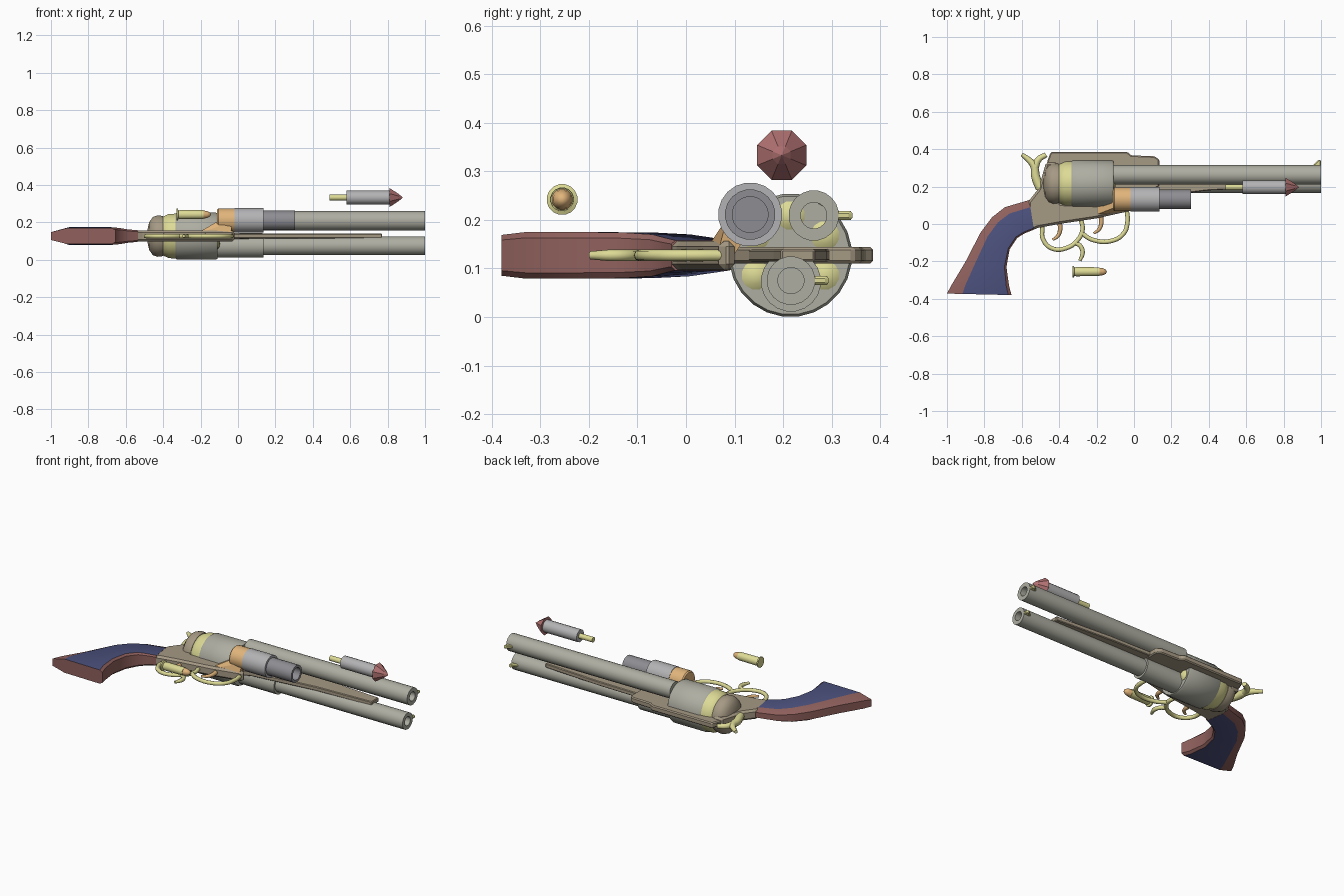
import bpy, bmesh, math
from mathutils import Vector

if "Cube" in bpy.data.objects:
    bpy.data.objects.remove(bpy.data.objects["Cube"])

MID = 0.127  # centre plane of the gun


def mat(name, c):
    m = bpy.data.materials.new(name)
    m.diffuse_color = (*c, 1)
    m.use_nodes = True
    m.node_tree.nodes["Principled BSDF"].inputs["Base Color"].default_value = m.diffuse_color
    return m


STEEL = mat("steel", (0.42, 0.42, 0.36))
GREY = mat("grey_metal", (0.45, 0.45, 0.46))
DARK = mat("dark_metal", (0.27, 0.27, 0.29))
BEIGE = mat("frame_metal", (0.38, 0.32, 0.23))
BRASS = mat("brass", (0.72, 0.70, 0.30))
COPPER = mat("copper", (0.75, 0.46, 0.2))
WOOD = mat("red_wood", (0.28, 0.12, 0.11))
BLUE = mat("blue_panel", (0.07, 0.08, 0.2))
RED = mat("red_tip", (0.45, 0.17, 0.17))


def finish(name, bm, *mats, smooth=None):
    bmesh.ops.recalc_face_normals(bm, faces=bm.faces)
    me = bpy.data.meshes.new(name)
    bm.to_mesh(me)
    bm.free()
    ob = bpy.data.objects.new(name, me)
    bpy.context.collection.objects.link(ob)
    for m in mats:
        me.materials.append(m)
    if smooth:
        bpy.ops.object.select_all(action='DESELECT')
        bpy.context.view_layer.objects.active = ob
        ob.select_set(True)
        bpy.ops.object.shade_smooth_by_angle(angle=math.radians(smooth))
    return ob


def lathe(name, profile, y, z, m, n=20, smooth=40, closed=False):
    """Turn (x, radius) points round an axis along x."""
    bm = bmesh.new()
    rings = []
    for x, r in profile:
        if r == 0:
            rings.append([bm.verts.new((x, y, z))] * n)
        else:
            rings.append([bm.verts.new((x, y + r * math.cos(a), z + r * math.sin(a)))
                          for a in (2 * math.pi * (i + 0.5) / n for i in range(n))])
    for k in range(len(rings) if closed else len(rings) - 1):
        A, B = rings[k], rings[(k + 1) % len(rings)]
        for i in range(n):
            j = (i + 1) % n
            bm.faces.new(list(dict.fromkeys((A[i], A[j], B[j], B[i]))))
    if not closed:
        for R, p in ((rings[0], profile[0]), (rings[-1], profile[-1])):
            if p[1] > 0:
                bm.faces.new(R)
    return finish(name, bm, m, smooth=smooth)


def plate(name, pts, half, m, bevel=0.006, z=MID):
    """Extrude an xy outline to both sides of a plane, with softened edges."""
    bm = bmesh.new()
    f = bm.faces.new([bm.verts.new((x, y, z - half)) for x, y in pts])
    r = bmesh.ops.extrude_face_region(bm, geom=[f])
    bmesh.ops.translate(bm, verts=[v for v in r['geom'] if isinstance(v, bmesh.types.BMVert)],
                        vec=(0, 0, 2 * half))
    ob = finish(name, bm, m)
    if bevel:
        mod = ob.modifiers.new("bevel", 'BEVEL')
        mod.width = bevel
        mod.segments = 1
    return ob


def rod(name, pts, depth, m):
    """Smooth tapered rod through (x, y, thickness factor) points."""
    cu = bpy.data.curves.new(name, 'CURVE')
    cu.dimensions = '3D'
    cu.bevel_depth, cu.bevel_resolution, cu.resolution_u = depth, 2, 5
    cu.use_fill_caps = True
    s = cu.splines.new('BEZIER')
    s.bezier_points.add(len(pts) - 1)
    for bp, (x, y, r) in zip(s.bezier_points, pts):
        bp.co = (x, y, MID)
        bp.radius = r
        bp.handle_left_type = bp.handle_right_type = 'AUTO'
    ob = bpy.data.objects.new(name, cu)
    bpy.context.collection.objects.link(ob)
    cu.materials.append(m)
    bpy.ops.object.select_all(action='DESELECT')
    bpy.context.view_layer.objects.active = ob
    ob.select_set(True)
    bpy.ops.object.convert(target='MESH')
    bpy.ops.object.shade_smooth_by_angle(angle=math.radians(50))


# Two barrels with bores and front sights
for tag, y, z, r in (("upper", 0.263, 0.209, 0.052), ("lower", 0.216, 0.075, 0.05)):
    lathe(tag + "_barrel", [(-0.11, r), (1, r), (1, 0.027), (-0.11, 0.027)], y, z, STEEL, closed=True)
    plate(tag + "_sight", [(0.95, y + r - 0.006), (0.99, y + r + 0.03), (1, y + r + 0.025),
                           (1, y + r - 0.006)], 0.009, BRASS, 0.005, z)
lathe("lower_barrel_sleeve", [(-0.11, 0.062), (0.135, 0.062)], 0.216, 0.073, STEEL)

# Cylinder, brass ring behind it and rounds in the chambers
lathe("cylinder", [(-0.335, 0.12), (-0.325, 0.127), (-0.12, 0.127), (-0.11, 0.122)], 0.215, MID, STEEL, 24)
lathe("cylinder_ring", [(-0.415, 0.085), (-0.4, 0.105), (-0.37, 0.119), (-0.33, 0.121)], 0.215, MID, BRASS, 24)
for i in range(6):
    a = math.radians(60 * i + 30)
    lathe(f"chamber_round_{i}", [(-0.13, 0.03), (-0.108, 0.03), (-0.1, 0.018), (-0.097, 0)],
          0.215 + 0.082 * math.cos(a), MID + 0.082 * math.sin(a), BRASS, 12)

# Frame: recoil shield, top strap, lower body and rib between the barrels
lathe("recoil_shield", [(-0.485, 0.03), (-0.475, 0.075), (-0.455, 0.103), (-0.43, 0.112), (-0.4, 0.108)],
      0.215, MID, BEIGE, 24)
plate("top_strap", [(-0.49, 0.22), (-0.462, 0.34), (-0.445, 0.385), (-0.035, 0.385), (-0.015, 0.367),
                    (0.11, 0.362), (0.135, 0.345), (0.135, 0.2), (-0.11, 0.09), (-0.4, 0.15)],
      0.017, BEIGE)
plate("frame_body", [(-0.565, 0.12), (-0.51, 0.19), (-0.47, 0.33), (-0.41, 0.33), (-0.39, 0.11),
                     (-0.1, 0.1), (-0.02, 0.1), (-0.02, 0.07), (-0.2, 0.03), (-0.4, 0.0), (-0.51, -0.02),
                     (-0.565, -0.04)], 0.03, BEIGE, 0.012)
plate("barrel_rib", [(-0.1, 0.3), (0.4, 0.29), (0.77, 0.265), (0.77, 0.195), (0.4, 0.18), (-0.1, 0.12)],
      0.013, BEIGE, 0.004)

# Hammer
rod("hammer", [(-0.5, 0.19, 1.5), (-0.525, 0.25, 1.4), (-0.535, 0.31, 1.2), (-0.565, 0.345, 0.9),
               (-0.6, 0.372, 0.6)], 0.017, BRASS)
rod("hammer_nose", [(-0.53, 0.3, 1.2), (-0.51, 0.345, 1), (-0.47, 0.37, 0.8)], 0.017, BRASS)

# Trigger guards with finger spur, and the triggers
rod("rear_guard", [(-0.49, -0.015, 1), (-0.487, -0.08, 1), (-0.44, -0.13, 1), (-0.36, -0.128, 1),
                   (-0.3, -0.085, 1), (-0.275, -0.03, 1), (-0.285, 0.03, 1)], 0.012, BRASS)
rod("front_guard", [(-0.28, -0.05, 1), (-0.22, -0.085, 1), (-0.12, -0.09, 1), (-0.055, -0.05, 1),
                    (-0.035, 0.01, 1), (-0.04, 0.085, 1)], 0.012, BRASS)
rod("finger_spur", [(-0.315, -0.1, 1), (-0.285, -0.12, 1), (-0.275, -0.155, 1), (-0.29, -0.197, 0.7)],
    0.012, BRASS)
for tag, dx, dy in (("rear", -0.4, 0), ("front", -0.18, 0.035)):
    rod(tag + "_trigger", [(dx, dy + 0.02, 1.2), (dx + 0.005, dy - 0.03, 1.1), (dx - 0.008, dy - 0.065, 0.9),
                           (dx - 0.035, dy - 0.085, 0.6)], 0.011, COPPER)

# Side launcher: breech, sleeve, hollow tube, and bracket to the frame
ly, lz = 0.132, 0.211
lathe("launcher_breech", [(-0.112, 0.058), (-0.105, 0.064), (-0.02, 0.064)], ly, lz, COPPER)
lathe("launcher_sleeve", [(-0.02, 0.066), (0.135, 0.066)], ly, lz, GREY)
lathe("launcher_tube", [(0.13, 0.052), (0.305, 0.052), (0.305, 0.037), (0.14, 0.037), (0.14, 0)], ly, lz, DARK)
bm = bmesh.new()
lo = [(-0.24, 0.035, 0.13), (-0.04, 0.065, 0.13), (-0.04, 0.1, 0.13), (-0.24, 0.09, 0.13)]
hi = [(-0.11, 0.085, 0.205), (-0.03, 0.085, 0.205), (-0.03, 0.15, 0.205), (-0.11, 0.15, 0.205)]
for p in lo + hi:
    bm.verts.new(p)
bmesh.ops.convex_hull(bm, input=bm.verts)
finish("launcher_bracket", bm, COPPER)

# Grip: chamfered sections lofted from butt to frame, blue side panels
bm = bmesh.new()
sections = [  # back point, front point, half thickness
    ((-1.0, -0.372), (-0.655, -0.38), 0.042), ((-0.975, -0.325), (-0.668, -0.33), 0.048),
    ((-0.9, -0.2), (-0.682, -0.23), 0.048), ((-0.82, -0.045), (-0.665, -0.135), 0.047),
    ((-0.76, 0.035), (-0.625, -0.075), 0.043), ((-0.69, 0.09), (-0.585, -0.05), 0.036),
    ((-0.56, 0.128), (-0.535, -0.03), 0.031)]
shape = [(0, 0.5), (0.24, 1), (0.95, 1), (1, 0.75), (1, -0.75), (0.95, -1), (0.24, -1), (0, -0.5)]
rings = []
for b, f, h in sections:
    b, f = Vector((*b, MID)), Vector((*f, MID))
    rings.append([bm.verts.new(b.lerp(f, t) + Vector((0, 0, s * h))) for t, s in shape])
for A, B in zip(rings, rings[1:]):
    for i in range(8):
        j = (i + 1) % 8
        face = bm.faces.new((A[i], A[j], B[j], B[i]))
        face.material_index = 1 if i in (1, 5) else 0
bm.faces.new(rings[0])
bm.faces.new(rings[-1])
finish("grip", bm, WOOD, BLUE, smooth=30)

# Loose grenade
gy, gz = 0.197, 0.333
lathe("grenade_stem", [(0.49, 0.016), (0.585, 0.016)], gy, gz, BRASS, 12)
lathe("grenade_body", [(0.58, 0.037), (0.815, 0.037)], gy, gz, GREY, 16)
lathe("grenade_tip", [(0.81, 0.055), (0.86, 0.02), (0.882, 0)], gy, gz, RED, 8, None)

# Loose cartridge
cy, cz = -0.255, 0.242
lathe("cartridge_case", [(-0.33, 0.032), (-0.322, 0.032), (-0.318, 0.022), (-0.31, 0.025), (-0.185, 0.024)],
      cy, cz, BRASS, 16)
lathe("cartridge_bullet", [(-0.187, 0.022), (-0.165, 0.019), (-0.15, 0.011), (-0.145, 0)], cy, cz, COPPER, 16)
